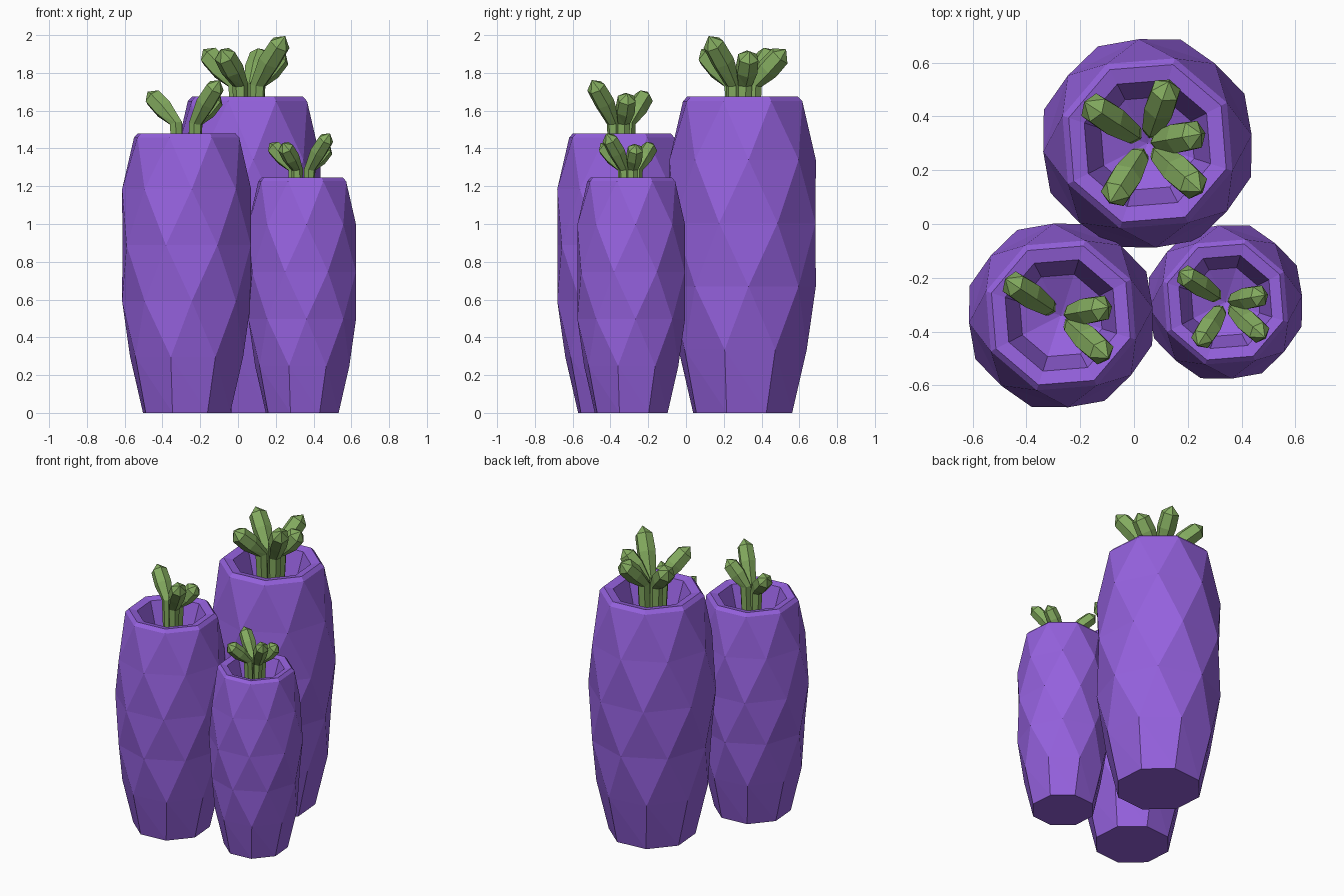
import bpy, bmesh, math
from mathutils import Vector

if "Cube" in bpy.data.objects:
    bpy.data.objects.remove(bpy.data.objects["Cube"])


def material(name, rgb):
    m = bpy.data.materials.new(name)
    m.diffuse_color = (*rgb, 1)
    m.use_nodes = True
    m.node_tree.nodes["Principled BSDF"].inputs["Base Color"].default_value = m.diffuse_color
    return m


PURPLE = material("purple", (0.30, 0.12, 0.73))
GREEN = material("green", (0.23, 0.41, 0.115))


def finish(bm, name, mat):
    bmesh.ops.recalc_face_normals(bm, faces=bm.faces)
    me = bpy.data.meshes.new(name)
    bm.to_mesh(me)
    bm.free()
    me.materials.append(mat)
    ob = bpy.data.objects.new(name, me)
    bpy.context.collection.objects.link(ob)


def skin(bm, rings):
    # triangulated bands between successive rings
    n = len(rings[0])
    for a, b in zip(rings, rings[1:]):
        for i in range(n):
            j = (i + 1) % n
            bm.faces.new((a[i], a[j], b[i]))
            bm.faces.new((a[j], b[j], b[i]))


def fan(bm, ring, apex):
    for i in range(len(ring)):
        bm.faces.new((ring[i], ring[(i + 1) % len(ring)], apex))


# body profile: (relative radius, relative height, twist in sides)
PROFILE = [(0.68, 0, 0), (0.87, 0.2, 0.05), (0.96, 0.4, 0.5), (1.0, 0.6, 1.0),
           (0.96, 0.8, 1.5), (0.82, 0.985, 2.0), (0.76, 1.0, 2.0)]
# inside of the bowl: (relative radius, drop below rim in radii)
BOWL = [(0.61, 0.03), (0.45, 0.55)]


def pot(name, cx, cy, R, H):
    bm = bmesh.new()
    spec = [(r * R, z * H, t) for r, z, t in PROFILE]
    spec += [(r * R, H - d * R, 2.0) for r, d in BOWL]
    rings = []
    for r, z, t in spec:
        angs = [math.tau * (i + 0.5 + t) / 8 + 0.08 for i in range(8)]
        rings.append([bm.verts.new((cx + r * math.cos(a), cy + r * math.sin(a), z)) for a in angs])
    skin(bm, rings)
    bm.faces.new(rings[0][::-1])
    fan(bm, rings[-1], bm.verts.new((cx, cy, H - 0.75 * R)))
    finish(bm, name, PURPLE)


def shoot(name, cx, cy, H, s, tip):
    # path bends outward and swells into a faceted bud
    tx, ty, tz = tip
    path = [(0.22, -0.28, 0.034), (0.27, 0.06, 0.042), (0.58, 0.58 * tz, 0.062), (0.86, 0.86 * tz, 0.058)]
    pts = [Vector((cx + tx * k * s, cy + ty * k * s, H + z * s)) for k, z, _ in path]
    end = Vector((cx + tx * s, cy + ty * s, H + tz * s))
    bm = bmesh.new()
    rings = []
    for i, p in enumerate(pts):
        nxt = pts[i + 1] if i + 1 < len(pts) else end
        d = (nxt - pts[max(i - 1, 0)]).normalized()
        u = d.cross(Vector((-ty, tx, 0))).normalized()
        v = d.cross(u)
        r = path[i][2] * s
        rings.append([bm.verts.new(p + r * (math.cos(a) * u + math.sin(a) * v))
                      for a in (math.tau * k / 6 for k in range(6))])
    skin(bm, rings)
    bm.faces.new(rings[0][::-1])
    fan(bm, rings[-1], bm.verts.new(end))
    finish(bm, name, GREEN)


TIPS = [(-0.235, 0.155, 0.25), (0.20, 0.035, 0.24), (0.20, -0.18, 0.32),
        (-0.14, -0.22, 0.25), (0.08, 0.23, 0.25)]
PLANTS = [("large", 0.05, 0.30, 0.405, 1.675, (0, 1, 2, 3, 4)),
          ("medium", -0.272, -0.34, 0.357, 1.48, (0, 1, 2)),
          ("small", 0.34, -0.29, 0.298, 1.245, (0, 1, 2, 3))]

for label, x, y, R, H, picks in PLANTS:
    pot(label + "_body", x, y, R, H)
    for k in picks:
        shoot(f"{label}_shoot_{k + 1}", x, y, H, R / 0.405, TIPS[k])
